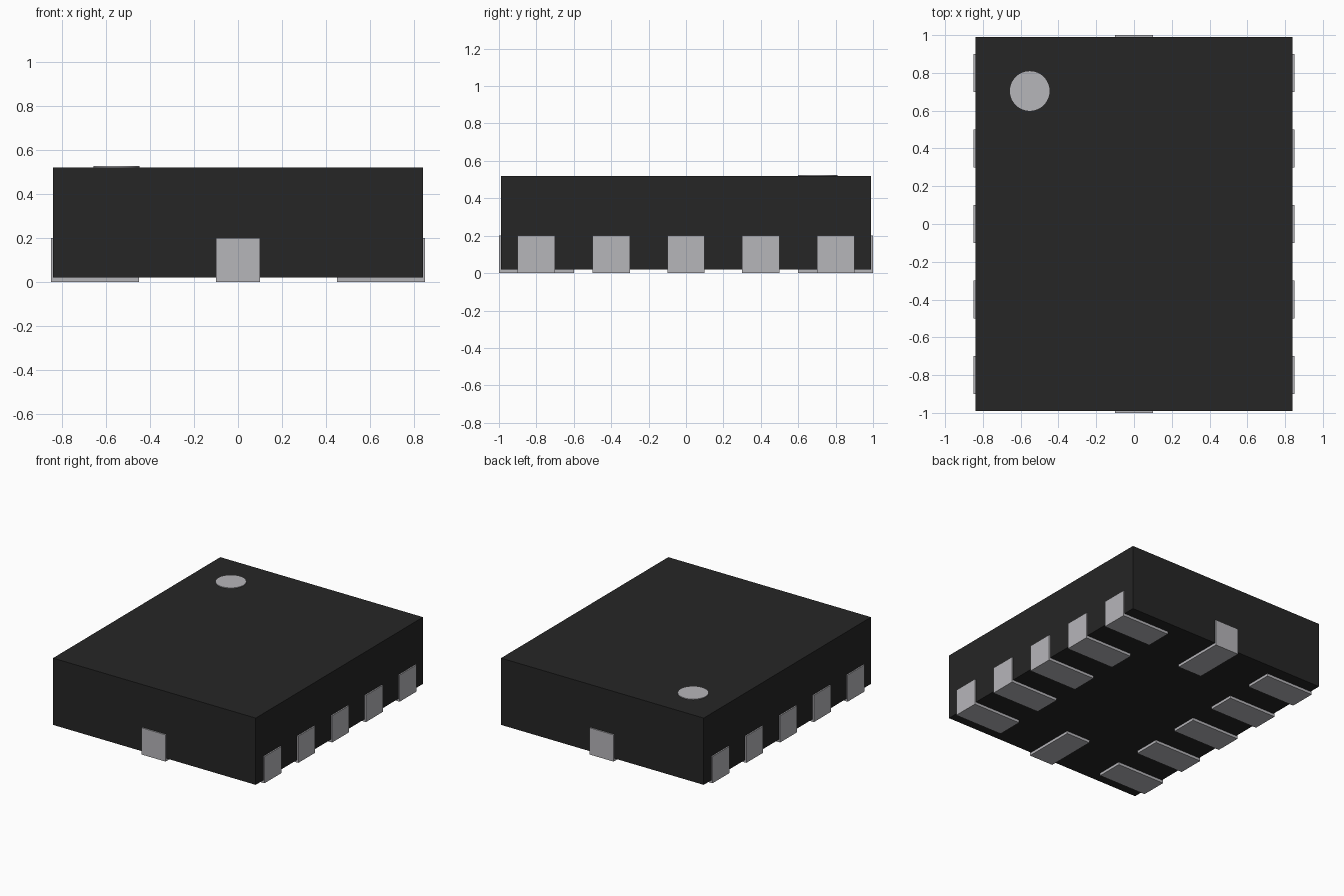
import bpy, bmesh, math
from mathutils import Matrix

if "Cube" in bpy.data.objects:
    bpy.data.objects.remove(bpy.data.objects["Cube"], do_unlink=True)


def material(name, rgb):
    m = bpy.data.materials.new(name)
    m.use_nodes = True
    m.diffuse_color = (*rgb, 1)
    m.node_tree.nodes["Principled BSDF"].inputs["Base Color"].default_value = (*rgb, 1)
    return m


black = material("black plastic", (0.019, 0.019, 0.019))
silver = material("silver metal", (0.47, 0.465, 0.49))


def add_object(name, bm, mat):
    bmesh.ops.recalc_face_normals(bm, faces=bm.faces)
    mesh = bpy.data.meshes.new(name)
    bm.to_mesh(mesh)
    bm.free()
    mesh.materials.append(mat)
    obj = bpy.data.objects.new(name, mesh)
    bpy.context.collection.objects.link(obj)
    return obj


# Package dimensions
HALF_X, HALF_Y, BOTTOM, TOP = 0.84, 0.99, 0.02, 0.52
PAD_WIDTH, PAD_LENGTH, PAD_HEIGHT, SKIN = 0.2, 0.4, 0.2, 0.01


def pad(name, reach, offset, angle):
    """L-shaped contact wrapping the bottom edge, outer face at reach, turned about z."""
    inner, wall = reach - PAD_LENGTH, reach - SKIN
    profile = [(inner, 0), (reach, 0), (reach, PAD_HEIGHT),
               (wall, PAD_HEIGHT), (wall, BOTTOM), (inner, BOTTOM)]
    bm = bmesh.new()
    face = bm.faces.new([bm.verts.new((x, offset - PAD_WIDTH / 2, z)) for x, z in profile])
    side = bmesh.ops.extrude_face_region(bm, geom=[face])
    moved = [g for g in side["geom"] if isinstance(g, bmesh.types.BMVert)]
    bmesh.ops.translate(bm, verts=moved, vec=(0, PAD_WIDTH, 0))
    bmesh.ops.rotate(bm, verts=bm.verts, cent=(0, 0, 0), matrix=Matrix.Rotation(angle, 3, "Z"))
    add_object(name, bm, silver)


# Moulded body
bm = bmesh.new()
bmesh.ops.create_cube(bm, size=1)
bmesh.ops.scale(bm, verts=bm.verts, vec=(2 * HALF_X, 2 * HALF_Y, TOP - BOTTOM))
bmesh.ops.translate(bm, verts=bm.verts, vec=(0, 0, (TOP + BOTTOM) / 2))
add_object("body", bm, black)

# Five contacts along each long side
for i in range(5):
    y = (i - 2) * 0.4
    pad(f"left_contact_{i + 1}", HALF_X + SKIN, y, 0)
    pad(f"right_contact_{i + 1}", HALF_X + SKIN, y, math.pi)

# One contact at the middle of each end
pad("back_contact", HALF_Y + SKIN, 0, math.pi / 2)
pad("front_contact", HALF_Y + SKIN, 0, -math.pi / 2)

# Round orientation mark on top
bm = bmesh.new()
bmesh.ops.create_cone(bm, cap_ends=True, segments=48, radius1=0.105, radius2=0.105, depth=0.008,
                      matrix=Matrix.Translation((-0.552, 0.704, TOP + 0.001)))
mark = add_object("orientation_mark", bm, silver)
bpy.context.view_layer.objects.active = mark
mark.select_set(True)
bpy.ops.object.shade_smooth_by_angle()
